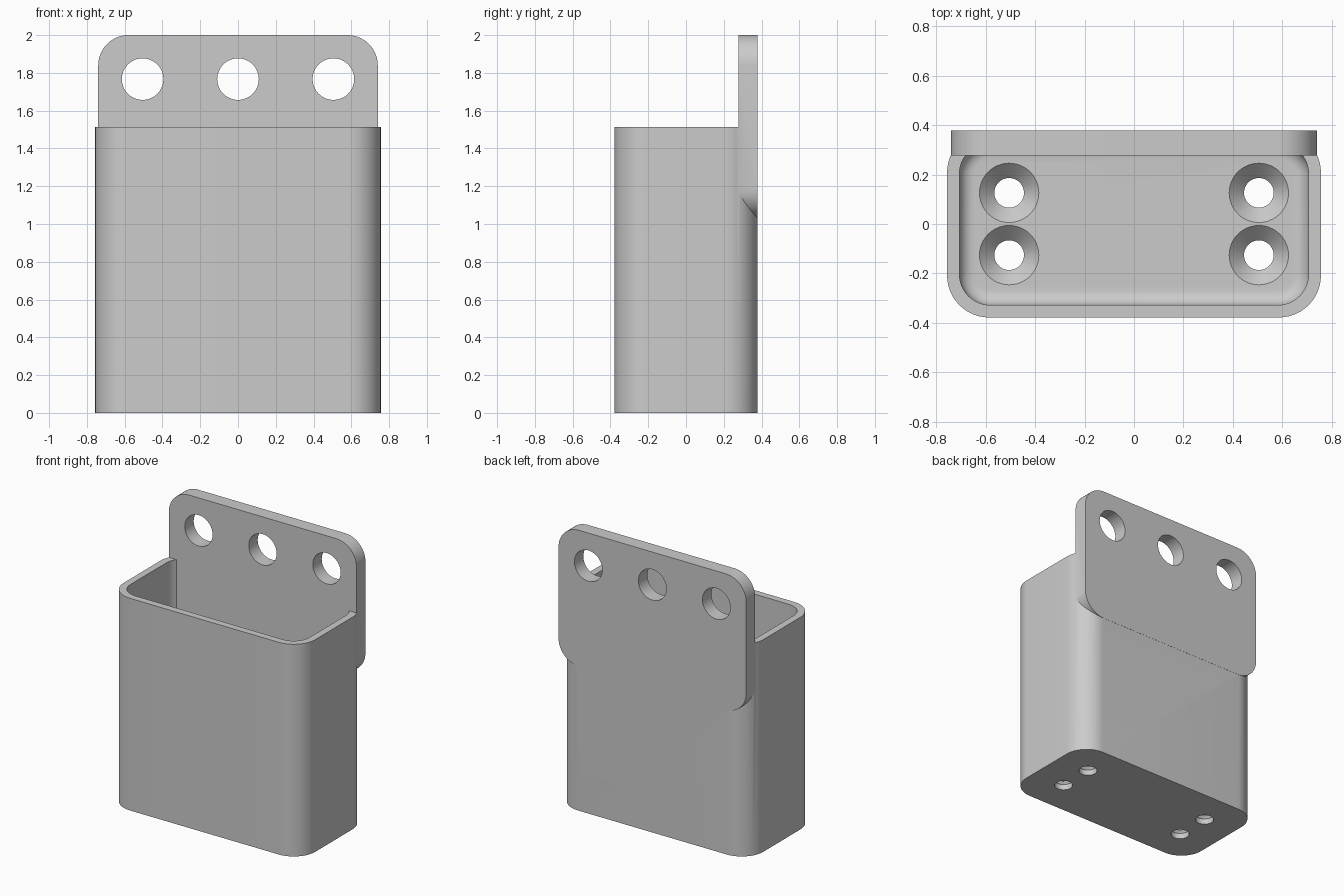
import bpy, bmesh
from math import sin, cos, pi
from mathutils import Vector, Matrix

cube = bpy.data.objects.get("Cube")
if cube:
    bpy.data.objects.remove(cube, do_unlink=True)

grey = bpy.data.materials.new("plain grey")
grey.use_nodes = True
grey.diffuse_color = (0.6, 0.6, 0.6, 1)
grey.node_tree.nodes["Principled BSDF"].inputs["Base Color"].default_value = grey.diffuse_color

FLOOR, RIM = 0.10, 1.513
HALF_W, HALF_D = 0.756, 0.378


def rounded_rect(w, d, r, z, steps=14):
    """Closed loop with half sizes w and d and corner radius r."""
    loop = []
    for k, (sx, sy) in enumerate([(1, 1), (-1, 1), (-1, -1), (1, -1)]):
        for i in range(steps + 1):
            a = (k + i / steps) * pi / 2
            loop.append(Vector((sx * (w - r) + r * cos(a), sy * (d - r) + r * sin(a), z)))
    return loop


def circle(r, z, sides=48):
    return [Vector((r * cos(2 * pi * i / sides), r * sin(2 * pi * i / sides), z))
            for i in range(sides)]


def loft(name, loops, matrix=Matrix()):
    """Solid skinned through matching loops, capped at both ends."""
    bm = bmesh.new()
    rings = [[bm.verts.new(matrix @ p) for p in loop] for loop in loops]
    for low, high in zip(rings, rings[1:]):
        for i in range(len(low)):
            j = (i + 1) % len(low)
            bm.faces.new((low[i], low[j], high[j], high[i]))
    bm.faces.new(rings[0][::-1])
    bm.faces.new(rings[-1])
    bmesh.ops.recalc_face_normals(bm, faces=bm.faces)
    mesh = bpy.data.meshes.new(name)
    bm.to_mesh(mesh)
    bm.free()
    mesh.materials.append(grey)
    obj = bpy.data.objects.new(name, mesh)
    bpy.context.collection.objects.link(obj)
    return obj


def combine(target, tool, operation):
    """Apply a boolean and discard the tool."""
    tool.hide_render = True
    mod = target.modifiers.new(operation, "BOOLEAN")
    mod.operation, mod.solver, mod.object = operation, "EXACT", tool
    bpy.context.view_layer.objects.active = target
    bpy.ops.object.modifier_apply(modifier=mod.name)
    bpy.data.objects.remove(tool, do_unlink=True)


# Open box with rounded corners
holder = loft("wall_holder", [rounded_rect(HALF_W, HALF_D, 0.17, z) for z in (0, RIM)])

# Cavity with a filleted floor edge
wall, fillet, steps = 0.05, 0.06, 8
loops = []
for i in range(steps + 1):
    a = i / steps * pi / 2
    inset = wall + fillet * (1 - sin(a))
    loops.append(rounded_rect(HALF_W - inset, HALF_D - inset, 0.17 - inset + 0.005,
                              FLOOR + fillet * (1 - cos(a))))
loops.append(rounded_rect(HALF_W - wall, HALF_D - wall, 0.125, RIM + 0.1))
combine(holder, loft("cavity_cutter", loops), "DIFFERENCE")

# Back mounting plate, turned upright
PLATE_LOW, PLATE_HIGH = 1.03, 2.0
upright = Matrix.Translation((0, 0, (PLATE_LOW + PLATE_HIGH) / 2)) @ Matrix.Rotation(pi / 2, 4, "X")
plate = [rounded_rect(0.74, (PLATE_HIGH - PLATE_LOW) / 2, 0.16, -y) for y in (0.379, 0.278)]
combine(holder, loft("mounting_plate", plate, upright), "UNION")

# Mounting holes through the plate
for x in (-0.505, 0, 0.505):
    place = Matrix.Translation((x, 0, 1.767)) @ Matrix.Rotation(pi / 2, 4, "X")
    combine(holder, loft("plate_hole_cutter", [circle(0.11, -0.5), circle(0.11, -0.2)], place),
            "DIFFERENCE")

# Countersunk screw holes through the floor
for x in (-0.505, 0.505):
    for y in (-0.126, 0.126):
        screw = [circle(0.06, -0.1), circle(0.06, FLOOR - 0.06),
                 circle(0.12, FLOOR), circle(0.12, FLOOR + 0.02)]
        combine(holder, loft("screw_hole_cutter", screw, Matrix.Translation((x, y, 0))),
                "DIFFERENCE")

bpy.ops.object.select_all(action="DESELECT")
holder.select_set(True)
bpy.context.view_layer.objects.active = holder
bpy.ops.object.shade_smooth_by_angle(angle=pi / 6)
